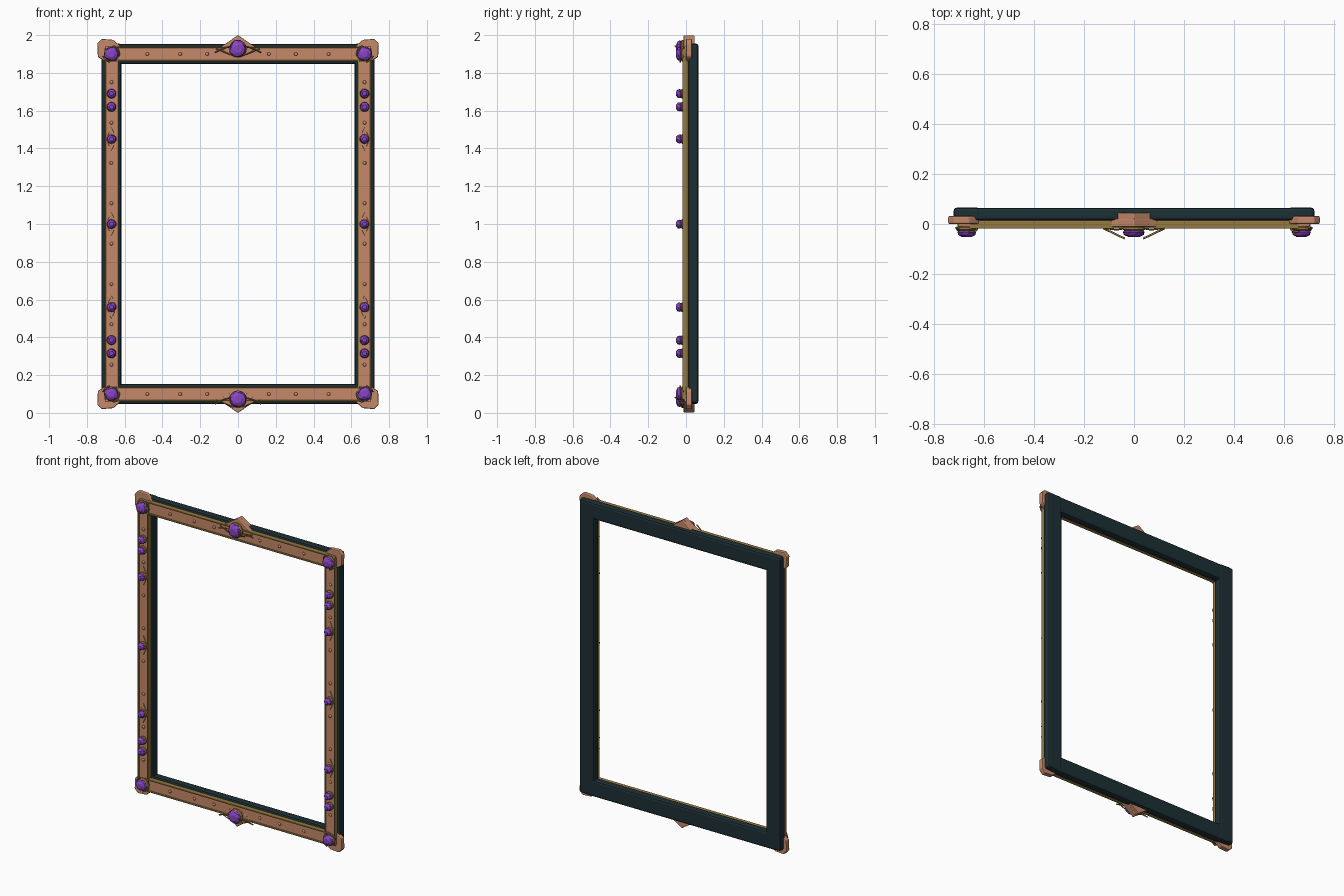
import bpy, bmesh, math, random

if "Cube" in bpy.data.objects:
    bpy.data.objects.remove(bpy.data.objects["Cube"])

random.seed(4)


def material(name, col):
    m = bpy.data.materials.new(name)
    m.diffuse_color = (*col, 1)
    m.use_nodes = True
    m.node_tree.nodes["Principled BSDF"].inputs["Base Color"].default_value = m.diffuse_color
    return m


COPPER = material("copper", (0.56, 0.25, 0.14))
DARK = material("dark_steel", (0.012, 0.028, 0.035))
GOLD = material("aged_gold", (0.30, 0.19, 0.05))
PURPLE = material("purple_crystal", (0.25, 0.06, 0.55))


def finish(name, bm, mat, bevel=0, smooth=False):
    bmesh.ops.recalc_face_normals(bm, faces=bm.faces)
    me = bpy.data.meshes.new(name)
    bm.to_mesh(me)
    bm.free()
    me.materials.append(mat)
    ob = bpy.data.objects.new(name, me)
    bpy.context.collection.objects.link(ob)
    if bevel:
        b = ob.modifiers.new("bevel", 'BEVEL')
        b.width, b.segments = bevel, 2
    if smooth:
        for p in me.polygons:
            p.use_smooth = True
    return ob


def prism(name, pts, y0, y1, mat, bevel=0):
    """Outline in x,z extruded from y0 to y1."""
    bm = bmesh.new()
    a = [bm.verts.new((x, y0, z)) for x, z in pts]
    b = [bm.verts.new((x, y1, z)) for x, z in pts]
    n = len(pts)
    bm.faces.new(a)
    bm.faces.new(b[::-1])
    for i in range(n):
        j = (i + 1) % n
        bm.faces.new((a[i], a[j], b[j], b[i]))
    return finish(name, bm, mat, bevel)


def bar(name, x0, x1, z0, z1, y0, y1, mat, bevel=0):
    return prism(name, [(x0, z0), (x1, z0), (x1, z1), (x0, z1)], y0, y1, mat, bevel)


def lathe(name, cx, cz, prof, n, mat, jitter=0, smooth=False):
    """Profile of (radius, y) turned about the y axis, capped both ends."""
    bm = bmesh.new()
    rings = []
    offs = [1 + random.uniform(-jitter, jitter) for _ in range(n)]
    for k, (r, y) in enumerate(prof):
        rings.append([bm.verts.new((cx + r * o * math.cos(math.tau * (i + k * 0.5 * bool(jitter)) / n), y,
                                    cz + r * o * math.sin(math.tau * (i + k * 0.5 * bool(jitter)) / n)))
                      for i, o in enumerate(offs)])
    for a, b in zip(rings, rings[1:]):
        for i in range(n):
            j = (i + 1) % n
            bm.faces.new((a[i], a[j], b[j], b[i]))
    bm.faces.new(rings[0])
    bm.faces.new(rings[-1])
    return finish(name, bm, mat, 0, smooth)


def wire(name, pts, r, mat):
    cu = bpy.data.curves.new(name, 'CURVE')
    cu.dimensions = '3D'
    cu.bevel_depth, cu.bevel_resolution, cu.use_fill_caps = r, 2, True
    sp = cu.splines.new('BEZIER')
    sp.bezier_points.add(len(pts) - 1)
    for p, c in zip(sp.bezier_points, pts):
        p.co = c
        p.handle_left_type = p.handle_right_type = 'AUTO'
    cu.materials.append(mat)
    ob = bpy.data.objects.new(name, cu)
    bpy.context.collection.objects.link(ob)


def set_gem(name, cx, cz, r):
    """Faceted crystal in a gold collar."""
    lathe(name + "_collar", cx, cz, [(r * .9, -.008), (r * 1.02, -.014), (r * 1.02, -.022), (r * .8, -.027)],
          16, GOLD, smooth=False)
    lathe(name, cx, cz, [(r * .75, -.02), (r, -.033), (r * .85, -.044), (r * .45, -.053)], 8, PURPLE, .07)


def sided(pts, sx, sz):
    """Mirror x,z points about x = 0 and z = 1."""
    return [(sx * x, 1 + sz * (z - 1)) for x, z in pts]


XC, ZC, H = 0.67, 0.9, 0.037   # rail centre offsets and half width

for s, side in ((-1, "left"), (1, "right")):
    # upright rails with backing and trims
    bar(f"{side}_backing", *sorted((s * .617, s * .723)), .05, 1.955, .013, .066, DARK, .013)
    bar(f"{side}_copper_rail", s * XC - H + .003, s * XC + H - .003, .06, 1.94, -.010, .02, COPPER, .003)
    for e in (-1, 1):
        c = s * XC + e * (H - .003)
        bar(f"{side}_gold_trim", c - .004, c + .004, .07, 1.93, -.019, .012, GOLD, .002)
    # jewels, diamond plates, rivets
    for z in (1.69, 1.62, 1.45, 1.0, .56, .385, .315):
        set_gem(f"{side}_jewel", s * XC, z, .025)
    for z in (1.45, 1.0, .56):
        x = s * XC
        prism("diamond_plate", [(x - .029, z), (x, z - .062), (x + .029, z), (x, z + .062)],
              -.016, 0, COPPER, .002)
    for i in range(8):
        lathe("rivet", s * XC, .255 + i * .2136, [(.010, -.008), (.009, -.014), (.005, -.017)],
              10, COPPER, smooth=True)

for s, side in ((-1, "bottom"), (1, "top")):
    zc = 1 + s * ZC
    # cross rails with backing and trims
    bar(f"{side}_backing", -.69, .69, *sorted((1 + s * .847, 1 + s * .953)), .014, .065, DARK, .013)
    bar(f"{side}_copper_rail", -.70, .70, zc - H, zc + H, -.010, .02, COPPER, .003)
    for e in (-1, 1):
        c = zc + e * H
        bar(f"{side}_gold_trim", -.66, .66, c - .004, c + .004, -.019, .012, GOLD, .002)
    for x in (.164, .306, .48):
        for m in (-1, 1):
            lathe("rivet", m * x, zc, [(.010, -.008), (.009, -.014), (.005, -.017)], 10, COPPER, smooth=True)
    # pointed crest with large crystal
    prism(f"{side}_crest", sided([(0, 2), (.065, 1.955), (.10, 1.935), (.055, 1.90), (0, 1.885),
                                  (-.055, 1.90), (-.10, 1.935), (-.065, 1.955)], 1, s), -.012, .022, COPPER, .004)
    prism(f"{side}_crest_back", sided([(0, 1.998), (.066, 1.953), (.05, 1.91), (-.05, 1.91), (-.066, 1.953)], 1, s),
          .0, .045, COPPER, .004)
    set_gem(f"{side}_crystal", 0, 1 + s * .928, .046)
    # curling tendrils
    for m in (-1, 1):
        z = 1 + s * .93
        wire("tendril", [(m * .038, -.058, z + .012), (m * .075, -.040, z), (m * .122, -.018, z - .022)], .004, GOLD)
        wire("tendril", [(m * .02, -.012, z - .04), (m * .06, -.022, z - .025), (m * .115, -.018, z - .002)],
             .003, GOLD)

# corner plates, crystals and claws
plate = [(.745, 1.955), (.722, 1.98), (.66, 1.975), (.62, 1.94), (.625, 1.90), (.66, 1.865), (.705, 1.86), (.742, 1.885)]
for sx in (-1, 1):
    for sz in (-1, 1):
        prism("corner_plate", sided(plate, sx, sz), 0, .032, COPPER, .006)
        x, z = sx * XC, 1 + sz * ZC
        set_gem("corner_crystal", x, z, .039)
        for a, b in ((-1, 1), (1, -1)):
            wire("corner_claw", [(x + a * sx * .043, -.014, z - .012 * sz), (x + a * sx * .032, -.028, z + b * sz * .028),
                                 (x + a * sx * .008, -.03, z + b * sz * .043)], .004, GOLD)
